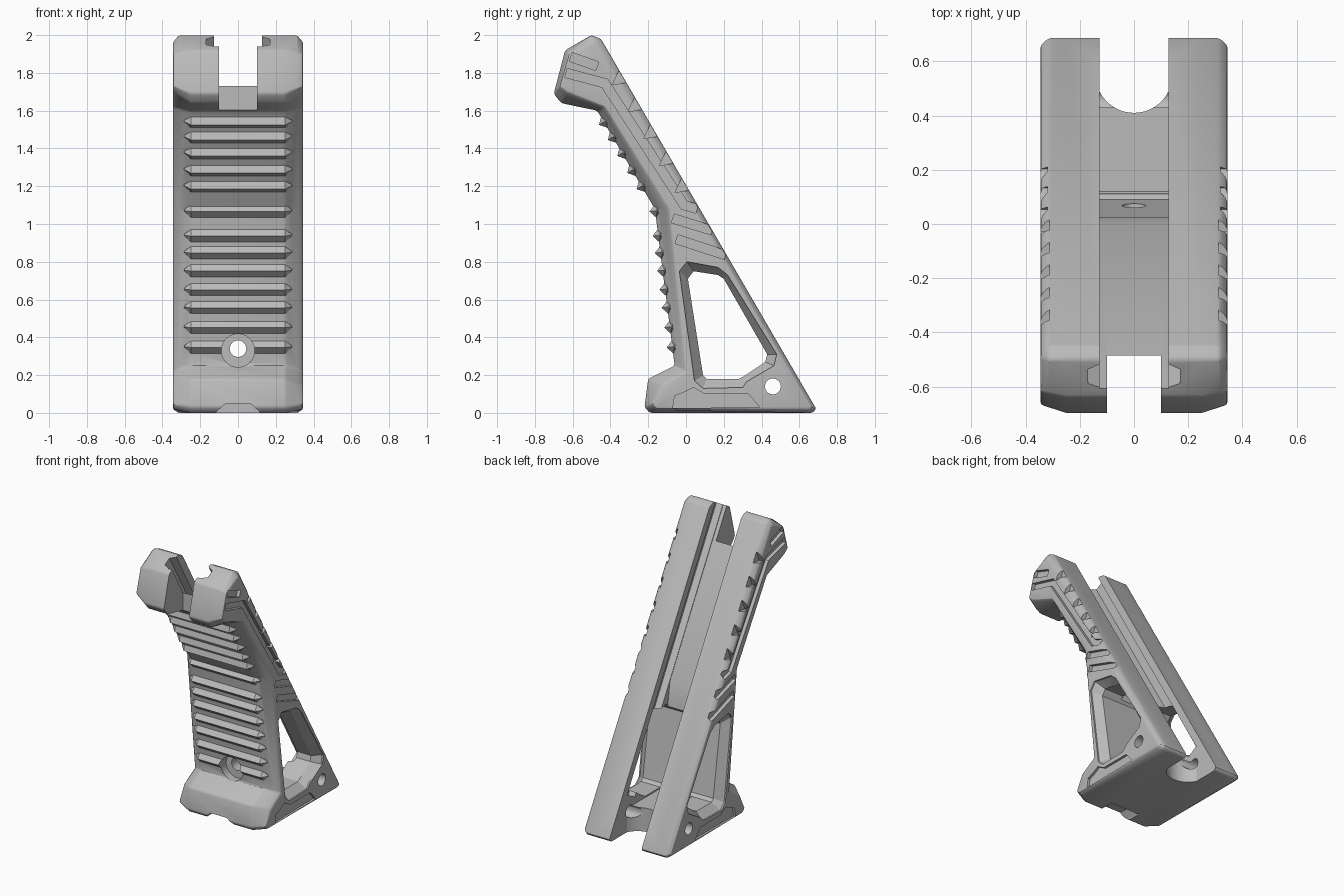
import bpy, bmesh, math
from mathutils import Vector

cube = bpy.data.objects.get("Cube")
if cube:
    bpy.data.objects.remove(cube, do_unlink=True)

grey = bpy.data.materials.new("matte grey")
grey.use_nodes = True
grey.diffuse_color = (0.5, 0.5, 0.5, 1)
grey.node_tree.nodes["Principled BSDF"].inputs["Base Color"].default_value = (0.5, 0.5, 0.5, 1)

AXES = {"x": lambda h, p: (h, p[0], p[1]), "y": lambda h, p: (p[0], h, p[1]), "z": lambda h, p: (p[0], p[1], h)}


def loft(name, stations, axis="x"):
    """Closed solid through equal-length outlines placed along an axis."""
    bm = bmesh.new()
    loops = [[bm.verts.new(AXES[axis](h, p)) for p in pts] for h, pts in stations]
    n = len(loops[0])
    for a, b in zip(loops, loops[1:]):
        for i in range(n):
            bm.faces.new((a[i], a[(i + 1) % n], b[(i + 1) % n], b[i]))
    bm.faces.new(loops[0])
    bm.faces.new(loops[-1])
    bmesh.ops.recalc_face_normals(bm, faces=bm.faces)
    mesh = bpy.data.meshes.new(name)
    bm.to_mesh(mesh)
    bm.free()
    ob = bpy.data.objects.new(name, mesh)
    bpy.context.collection.objects.link(ob)
    mesh.materials.append(grey)
    return ob


def prism(name, pts, lo, hi, axis="x"):
    return loft(name, [(lo, pts), (hi, pts)], axis)


def apply(ob, mod):
    bpy.context.view_layer.objects.active = ob
    bpy.ops.object.modifier_apply(modifier=mod.name)


def combine(tool, operation="DIFFERENCE"):
    mod = body.modifiers.new("combine", "BOOLEAN")
    mod.operation, mod.solver, mod.object = operation, "EXACT", tool
    apply(body, mod)
    bpy.data.objects.remove(tool, do_unlink=True)


def circle(cx, cy, r, n=24):
    return [(cx + r * math.cos(i * math.tau / n), cy + r * math.sin(i * math.tau / n)) for i in range(n)]


def mix(a, b, t):
    return tuple(Vector(a).lerp(Vector(b), t))


# Grip body: middle outline and smaller side outline give the long chamfers
middle = [(.67, 0), (-.19, 0), (-.22, .03), (-.2, .18), (-.06, .25), (-.165, 1.08), (-.47, 1.6),
          (-.66, 1.64), (-.7, 1.69), (-.64, 1.92), (-.5, 2), (-.45, 1.98), (.69, .02)]
side = [(.645, .02), (-.15, .02), (-.18, .045), (-.12, .15), (0, .22), (-.09, 1.08), (-.43, 1.62),
        (-.63, 1.7), (-.67, 1.73), (-.62, 1.9), (-.49, 1.965), (-.47, 1.95), (.665, .03)]
shoulder = [m if i in (0, 10, 11, 12) else mix(s, m, .32) for i, (m, s) in enumerate(zip(middle, side))]
body = loft("grip_body", [(-.345, side), (-.315, shoulder), (-.25, middle),
                          (.25, middle), (.315, shoulder), (.345, side)])
bev = body.modifiers.new("soft edges", "BEVEL")
bev.width, bev.segments, bev.limit_method, bev.angle_limit = .012, 2, "ANGLE", math.radians(28)
apply(body, bev)

# Finger ridges on the front strip
for z in (1.54, 1.46, 1.375, 1.285, 1.2, 1.07, .94, .85, .755, .655, .56, .455, .35):
    low, high = (middle[4], middle[5]) if z < 1.08 else (middle[5], middle[6])
    along = (Vector(high) - Vector(low)).normalized()
    out = Vector((-along.y, along.x))
    at = Vector(mix(low, high, (z - low[1]) / (high[1] - low[1])))
    wide = [at - along * .035 - out * .02, at - along * .035, at + out * .03, at + along * .03, at + along * .03 - out * .02]
    tip = [at + (p - at) * .15 - out * .01 for p in wide]
    combine(loft("ridge", [(-.285, tip), (-.25, wide), (.25, wide), (.285, tip)]), "UNION")

# Centre slot down the sloped back, opening into a hollow behind the front wall
combine(prism("slot", [(-.735, 2.16), (0, .9), (.1, .2), (.12, .17), (1, .17), (1, 2.3), (-.6, 2.4)], -.128, .128))


def on_back(t, depth):
    return (-.45 + .503 * t - .864 * depth, 1.98 - .864 * t - .503 * depth)


def band(a, b):
    return [on_back(-.3, a), on_back(1.95, a), on_back(1.95, b), on_back(-.3, b)]


# Undercut rail channel inside the slot
combine(loft("channel", [(-.17, band(.075, .135)), (-.12, band(.05, .154)),
                         (.12, band(.05, .154)), (.17, band(.075, .135))]))

# Gap between the head lobes
combine(prism("head_gap", [(-1, 1.5), (-.485, 1.5), (-.485, 2.5), (-1, 2.5)], -.1, .1))

# Rounded notch through the rear of the base
arc = [(.142 * math.sin(a), .552 - .142 * math.cos(a)) for a in [math.radians(-64 + 8 * i) for i in range(17)]]
combine(prism("rear_notch", arc + [(.128, .9), (-.128, .9)], -.1, .3, "z"))

# Side window with a bevelled rim
rim = [(-.035, .75), (.005, .8), (.17, .77), (.22, .73), (.48, .31), (.465, .25), (.32, .165), (.3, .135), (.09, .13), (.045, .17)]
hole = [(.01, .71), (.04, .75), (.17, .73), (.2, .71), (.43, .31), (.42, .27), (.3, .19), (.28, .18), (.11, .18), (.09, .2)]
combine(loft("window", [(-.36, rim), (-.335, rim), (-.28, hole), (.28, hole), (.335, rim), (.36, rim)]))

# Cross pin hole, front screw hole and its counterbore
combine(prism("pin_hole", circle(.46, .14, .042), -.5, .5))
combine(prism("screw_hole", circle(0, .34, .044), -.4, .2, "y"))
combine(prism("counterbore", circle(0, .33, .088), -.4, -.01, "y"))

# Shallow notch under the front of the base
combine(prism("toe_notch", [(-.13, -.02), (-.11, .01), (-.065, .05), (.065, .05), (.11, .01), (.13, -.02)], -.4, -.09, "y"))


def groove_outline(path, w=.024):
    """Constant-height band around a path, slanted ends."""
    pts = [Vector(p) for p in path]
    left, right = [], []
    for i, p in enumerate(pts):
        d0 = (p - pts[max(i - 1, 0)]).normalized()
        d1 = (pts[min(i + 1, len(pts) - 1)] - p).normalized()
        d = (d0 + d1).normalized()
        k = w / max(d.dot(d1 if d1.length else d0), .5)
        left.append(p + Vector((-d.y, d.x)) * k)
        right.append(p - Vector((-d.y, d.x)) * k)
    return left + right[::-1]


grooves = [[(-.61, 1.885), (-.47, 1.835)],
           [(-.635, 1.8), (-.43, 1.745), (-.01, 1.1), (.06, 1.08)],
           [(-.07, 1.03), (.14, .965)],
           [(-.05, .92), (.21, .835)]]
base_panel = [(-.07, .025), (-.06, .09), (-.01, .11), (.04, .135), (.1, .1), (.33, .1), (.39, .03)]

for s in (-1, 1):
    # Side grooves and base panel
    for path in grooves:
        combine(prism("groove", groove_outline(path), s * .32, s * .4))
    combine(prism("base_panel", base_panel, s * .328, s * .4))
    # Wedge notches along the rear edge
    for i in range(5):
        t = .17 + i * .165
        a, b, c = on_back(t, -.03), on_back(t + .11, -.03), on_back(t + .07, .07)
        combine(loft("edge_notch", [(s * .312, [a, b, c]), (s * .4, [a, b, c])]))

# Shade smooth across the rounded edges only
bpy.ops.object.select_all(action="DESELECT")
body.select_set(True)
bpy.context.view_layer.objects.active = body
bpy.ops.object.shade_smooth_by_angle(angle=math.radians(25))
